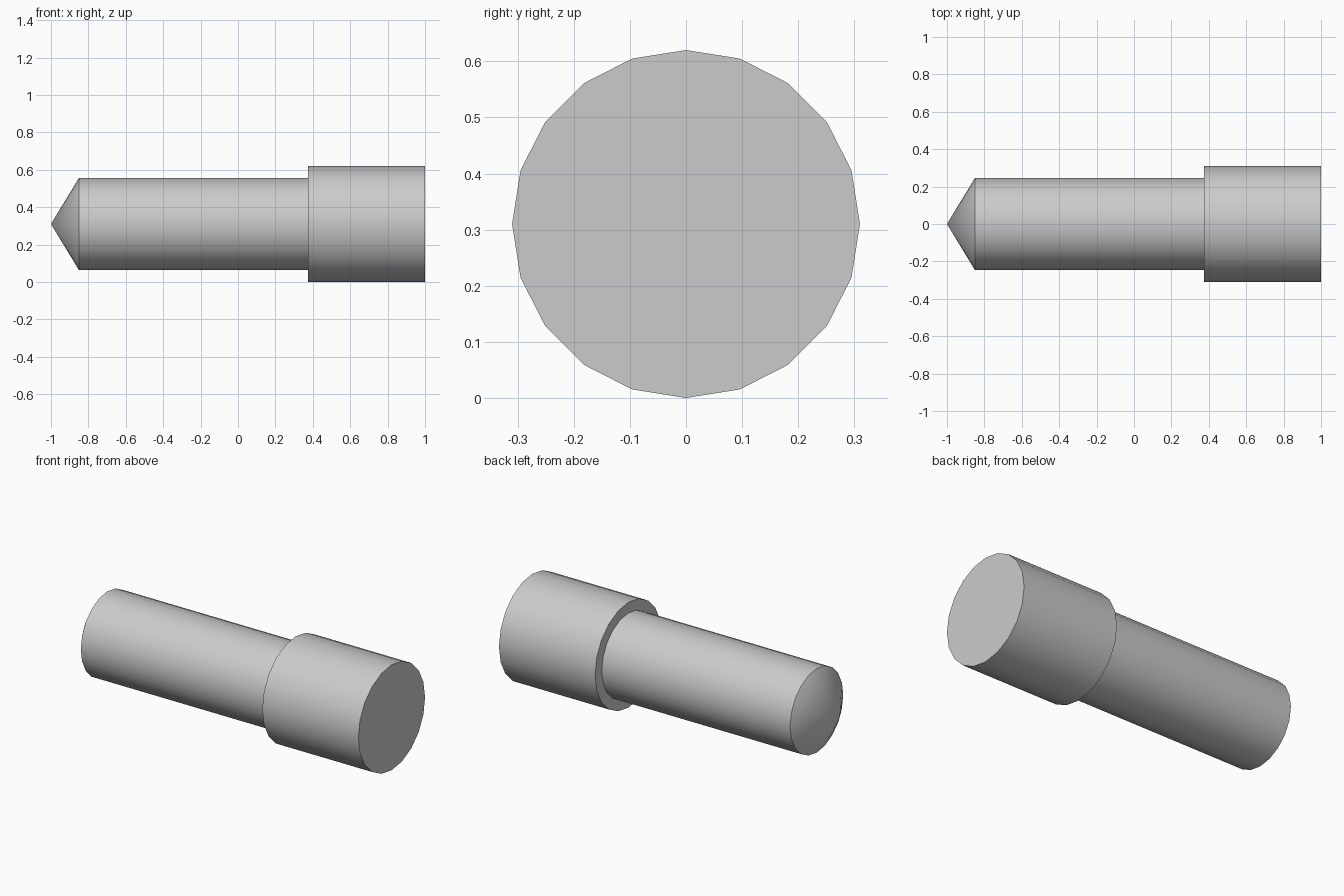
import bpy, bmesh, math

if "Cube" in bpy.data.objects:
    bpy.data.objects.remove(bpy.data.objects["Cube"])

SIDES = 20
AXIS_Z = 0.31

# Stepped pin outline as (x, radius): shank shoulder, step, head
PROFILE = [(-0.85, 0.247), (0.375, 0.247), (0.375, 0.31), (1.0, 0.31)]

bm = bmesh.new()


def ring(x, r):
    angles = [2 * math.pi * i / SIDES for i in range(SIDES)]
    return [bm.verts.new((x, r * math.cos(a), AXIS_Z + r * math.sin(a))) for a in angles]


rings = [ring(x, r) for x, r in PROFILE]

# Shank, step and head walls
for a, b in zip(rings, rings[1:]):
    for i in range(SIDES):
        j = (i + 1) % SIDES
        bm.faces.new((a[i], a[j], b[j], b[i]))

# Conical tip
tip = bm.verts.new((-1.0, 0, AXIS_Z))
for i in range(SIDES):
    bm.faces.new((tip, rings[0][(i + 1) % SIDES], rings[0][i]))

# Flat head end
bm.faces.new(rings[-1])
bmesh.ops.recalc_face_normals(bm, faces=bm.faces)

mesh = bpy.data.meshes.new("stepped_pin")
bm.to_mesh(mesh)
bm.free()
pin = bpy.data.objects.new("stepped_pin", mesh)
bpy.context.collection.objects.link(pin)

# Smooth round walls, sharp rims
bpy.context.view_layer.objects.active = pin
pin.select_set(True)
bpy.ops.object.shade_smooth_by_angle(angle=math.radians(30))
